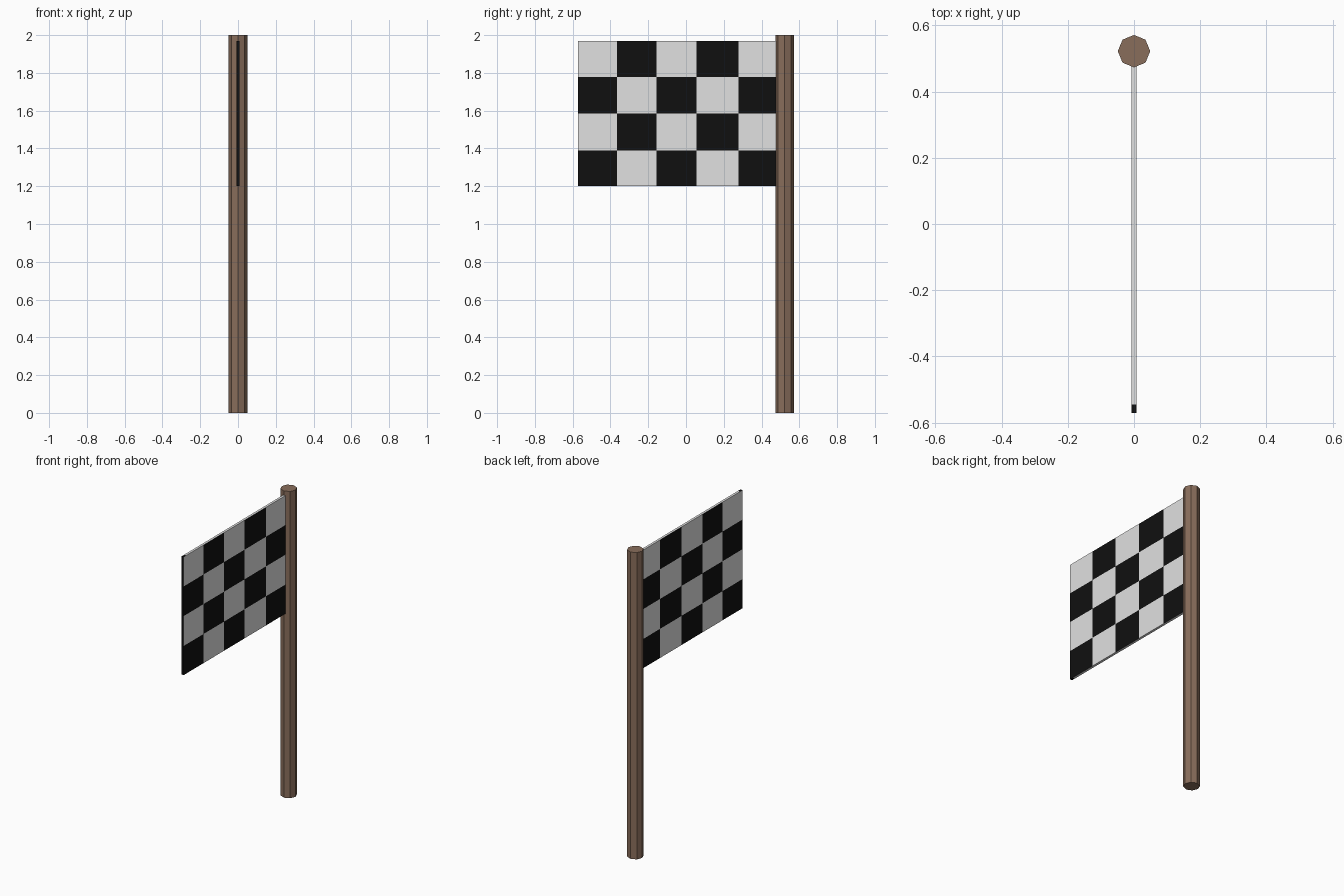
import bpy, bmesh, math
from mathutils import Matrix

if "Cube" in bpy.data.objects:
    bpy.data.objects.remove(bpy.data.objects["Cube"])


def material(name, rgb):
    m = bpy.data.materials.new(name)
    m.diffuse_color = (*rgb, 1)
    m.use_nodes = True
    m.node_tree.nodes["Principled BSDF"].inputs["Base Color"].default_value = m.diffuse_color
    return m


def finish(bm, name, mats):
    bmesh.ops.recalc_face_normals(bm, faces=bm.faces)
    me = bpy.data.meshes.new(name)
    bm.to_mesh(me)
    bm.free()
    for m in mats:
        me.materials.append(m)
    ob = bpy.data.objects.new(name, me)
    bpy.context.collection.objects.link(ob)
    return ob


brown = material("brown wood", (0.25, 0.155, 0.105))
white = material("white cloth", (0.75, 0.75, 0.75))
black = material("black cloth", (0.005, 0.005, 0.005))

# Octagonal pole with corners on the axes
bm = bmesh.new()
bmesh.ops.create_cone(bm, cap_ends=True, segments=8, radius1=0.049, radius2=0.049,
                      depth=2, matrix=Matrix.Translation((0, 0.522, 1)))
finish(bm, "pole", [brown])

# Thin flag panel, cut along the check lines
Y = [-0.571, -0.366, -0.156, 0.056, 0.277, 0.49]
Z = [1.2, 1.39, 1.585, 1.778, 1.97]
TIP = -0.545   # top edge is black from here to the free end
bm = bmesh.new()
bmesh.ops.create_cube(bm, size=1)
for v in bm.verts:
    v.co.x *= 0.016
    v.co.y = Y[0] if v.co.y < 0 else Y[-1]
    v.co.z = Z[0] if v.co.z < 0 else Z[-1]
cuts = [((0, y, 0), (0, 1, 0)) for y in Y[1:-1] + [TIP]]
cuts += [((0, 0, z), (0, 0, 1)) for z in Z[1:-1]]
for co, no in cuts:
    bmesh.ops.bisect_plane(bm, geom=bm.verts[:] + bm.edges[:] + bm.faces[:],
                           plane_co=co, plane_no=no)
bm.normal_update()

# Checks on the two broad sides, black free end, white top and bottom edges
for f in bm.faces:
    c = f.calc_center_median()
    if abs(f.normal.x) > 0.5:
        col = sum(c.y > y for y in Y[1:-1])
        row = sum(c.z > z for z in Z[1:-1])
        f.material_index = 1 - (col + row) % 2
    elif abs(f.normal.y) > 0.5 or c.y < TIP:
        f.material_index = 1
finish(bm, "checkered_flag", [white, black])
